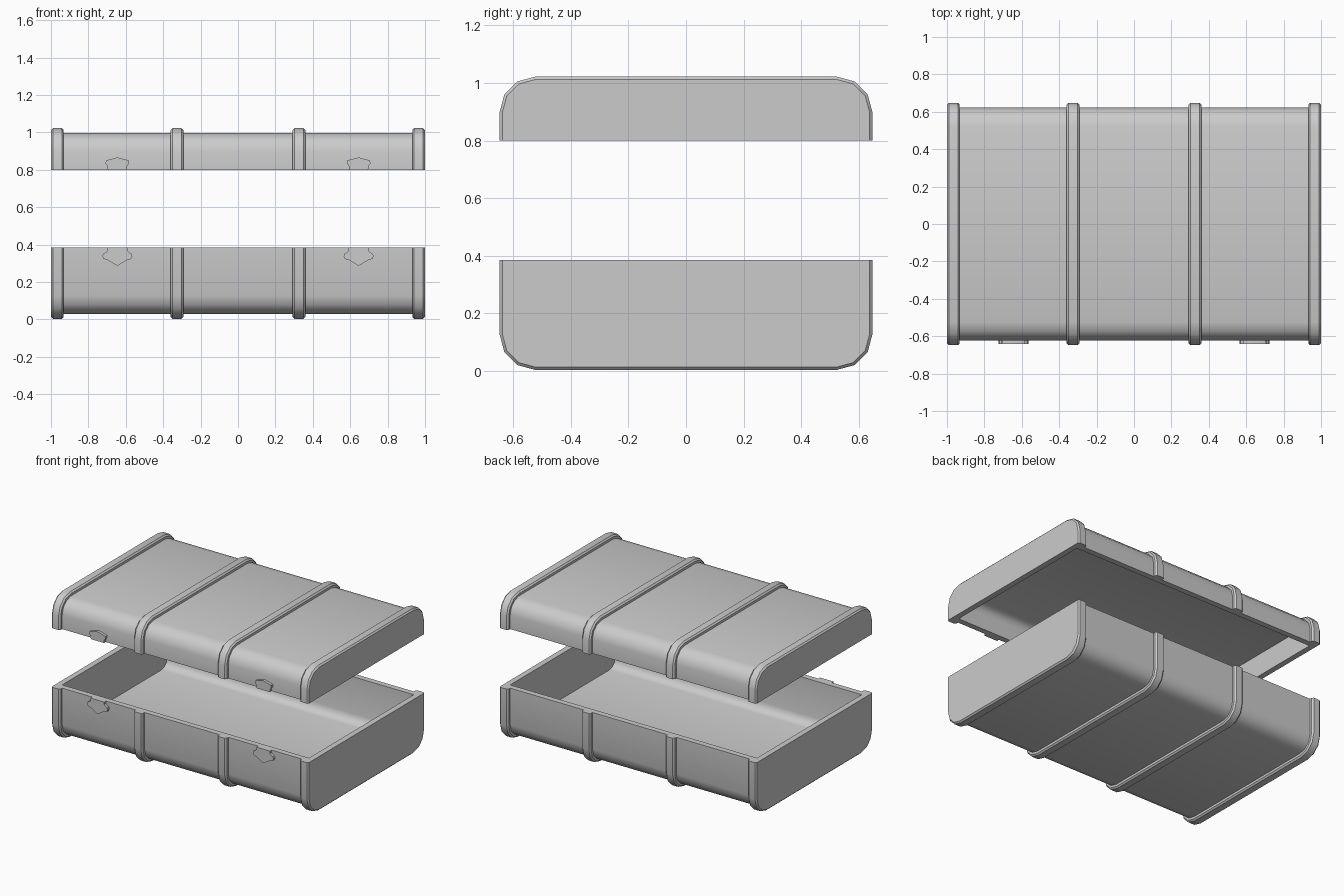
import bpy, bmesh, math

if "Cube" in bpy.data.objects:
    bpy.data.objects.remove(bpy.data.objects["Cube"])

HALF_Y, R, BAND, WALL, BEV = 0.648, 0.124, 0.026, 0.04, 0.01


def profile(inset, rim, base, s):
    """U-shaped section from the front rim round the base to the back rim."""
    y, r, z = HALF_Y - inset, R - inset, base + s * inset
    arc = [(y - r + r * math.cos(a), z + s * r * (1 - math.sin(a)))
           for a in (math.radians(30 * i) for i in range(4))]
    pts = [(y, rim)] + arc
    return [(-p, q) for p, q in pts] + [(p, q) for p, q in reversed(pts)]


def finish(name, bm):
    bmesh.ops.recalc_face_normals(bm, faces=bm.faces[:])
    me = bpy.data.meshes.new(name)
    bm.to_mesh(me)
    bm.free()
    ob = bpy.data.objects.new(name, me)
    bpy.context.collection.objects.link(ob)
    bpy.ops.object.select_all(action='DESELECT')
    ob.select_set(True)
    bpy.context.view_layer.objects.active = ob
    bpy.ops.object.shade_smooth_by_angle(angle=math.radians(35))


def loft(bm, stations, rim, base, s):
    rings = [[bm.verts.new((x, y, z)) for y, z in profile(i, rim, base, s)]
             for x, i in stations]
    for a, b in zip(rings, rings[1:]):
        for k in range(len(a) - 1):
            bm.faces.new((a[k], a[k + 1], b[k + 1], b[k]))
    bm.faces.new(rings[0])
    bm.faces.new(rings[-1])
    return rings


def shell(name, rim, base, s):
    bm = bmesh.new()
    # outside with raised bands at both ends and two in between
    stations = []
    for x0, x1 in ((-1, -0.932), (-0.36, -0.292), (0.292, 0.36), (0.932, 1)):
        band = [(x0, BEV), (x0 + BEV, 0), (x1 - BEV, 0), (x1, BEV)]
        if x0 > -1:
            band.insert(0, (x0, BAND))
        if x1 < 1:
            band.append((x1, BAND))
        stations += band
    out = loft(bm, stations, rim, base, s)
    # hollow inside
    ix = 1 - WALL
    inn = loft(bm, [(-ix, BAND + WALL), (ix, BAND + WALL)], rim, base, s)
    # flat rim joining the two
    for k in (0, -1):
        bm.faces.new([r[k] for r in out] + [inn[1][k], inn[0][k]])
    for o, i in ((out[0], inn[0]), (out[-1], inn[1])):
        bm.faces.new((o[0], o[-1], i[-1], i[0]))
    finish(name, bm)


def latch(name, cx, half):
    """Thin plate from a half outline mirrored about its centre line."""
    outline = [(cx + x, z) for x, z in half]
    outline += [(cx - x, z) for x, z in reversed(half) if x > 0]
    bm = bmesh.new()
    f = bm.faces.new([bm.verts.new((x, -0.641, z)) for x, z in outline])
    ext = bmesh.ops.extrude_face_region(bm, geom=[f], use_keep_orig=True)
    verts = [v for v in ext['geom'] if isinstance(v, bmesh.types.BMVert)]
    bmesh.ops.translate(bm, verts=verts, vec=(0, 0.03, 0))
    finish(name, bm)


shell("case_bottom", 0.385, 0.003, 1)
shell("case_lid", 0.80, 1.022, -1)

# two-part latches on the front
lower = [(0.053, 0.385), (0.053, 0.368), (0.062, 0.358), (0.075, 0.352),
         (0.08, 0.338), (0.073, 0.323), (0.053, 0.318), (0, 0.286)]
upper = [(0.051, 0.80), (0.053, 0.822), (0.063, 0.832), (0.061, 0.85), (0, 0.866)]
for side, cx in (("left", -0.645), ("right", 0.645)):
    latch("latch_lower_" + side, cx, lower)
    latch("latch_upper_" + side, cx, upper)
